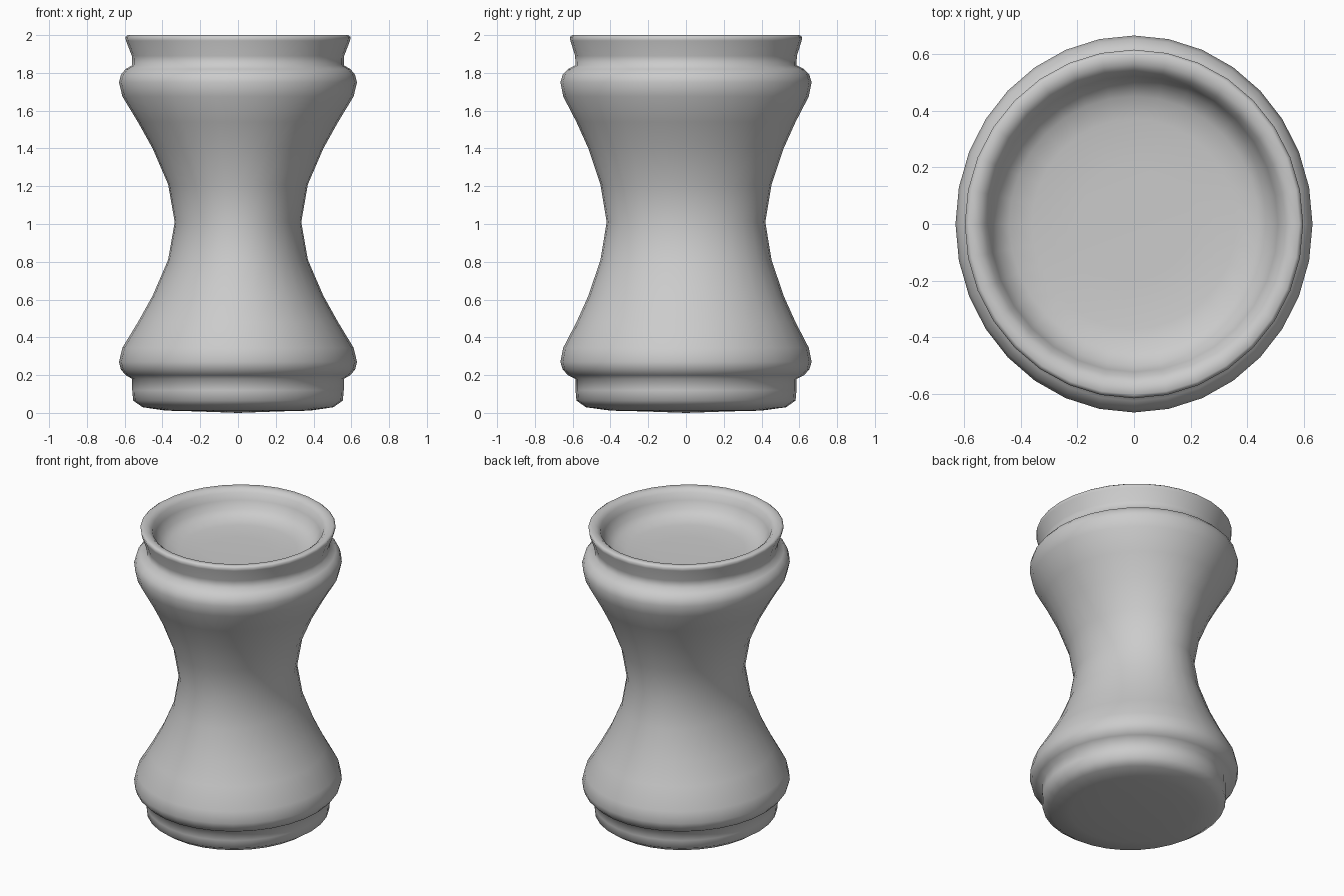
import bpy, bmesh, math

if "Cube" in bpy.data.objects:
    bpy.data.objects.remove(bpy.data.objects["Cube"])

SEGMENTS = 32

# Outline from base centre, up the outside, over the rim, into the bowl:
# (z, half width in x, half width in y)
base = [(0.008, 0.22, 0.23), (0.012, 0.38, 0.40), (0.03, 0.505, 0.53), (0.065, 0.555, 0.58),
        (0.12, 0.56, 0.585), (0.18, 0.56, 0.585)]
waist_half = [(0.20, 0.595, 0.625), (0.23, 0.62, 0.653), (0.27, 0.63, 0.665),
              (0.345, 0.612, 0.65), (0.48, 0.53, 0.58), (0.62, 0.452, 0.517), (0.81, 0.37, 0.453)]
middle = [(1.01, 0.335, 0.42)]
upper = [(2.02 - z, x, y) for z, x, y in reversed(waist_half)]
rim = [(1.84, 0.56, 0.585), (1.89, 0.562, 0.587), (1.97, 0.593, 0.612), (1.99, 0.597, 0.615),
       (2.0, 0.583, 0.602), (1.995, 0.55, 0.565), (1.975, 0.525, 0.54)]
bowl = [(1.93, 0.508, 0.522), (1.88, 0.485, 0.50), (1.845, 0.44, 0.45),
        (1.83, 0.36, 0.37), (1.825, 0.2, 0.2)]
profile = base + waist_half + middle + upper + rim + bowl

# Loft the outline as elliptical rings
bm = bmesh.new()
rings = []
for z, rx, ry in profile:
    rings.append([bm.verts.new((rx * math.cos(2 * math.pi * i / SEGMENTS),
                                ry * math.sin(2 * math.pi * i / SEGMENTS), z))
                  for i in range(SEGMENTS)])
for a, b in zip(rings, rings[1:]):
    for i in range(SEGMENTS):
        j = (i + 1) % SEGMENTS
        bm.faces.new((a[i], a[j], b[j], b[i]))

# Close the underside and the bowl floor
for ring, z in ((rings[0], 0.0), (rings[-1], 1.825)):
    centre = bm.verts.new((0, 0, z))
    for i in range(SEGMENTS):
        bm.faces.new((ring[i], ring[(i + 1) % SEGMENTS], centre))
bmesh.ops.recalc_face_normals(bm, faces=bm.faces[:])

mesh = bpy.data.meshes.new("waisted_pot")
bm.to_mesh(mesh)
bm.free()
mesh.shade_smooth()
pot = bpy.data.objects.new("waisted_pot", mesh)
bpy.context.collection.objects.link(pot)
